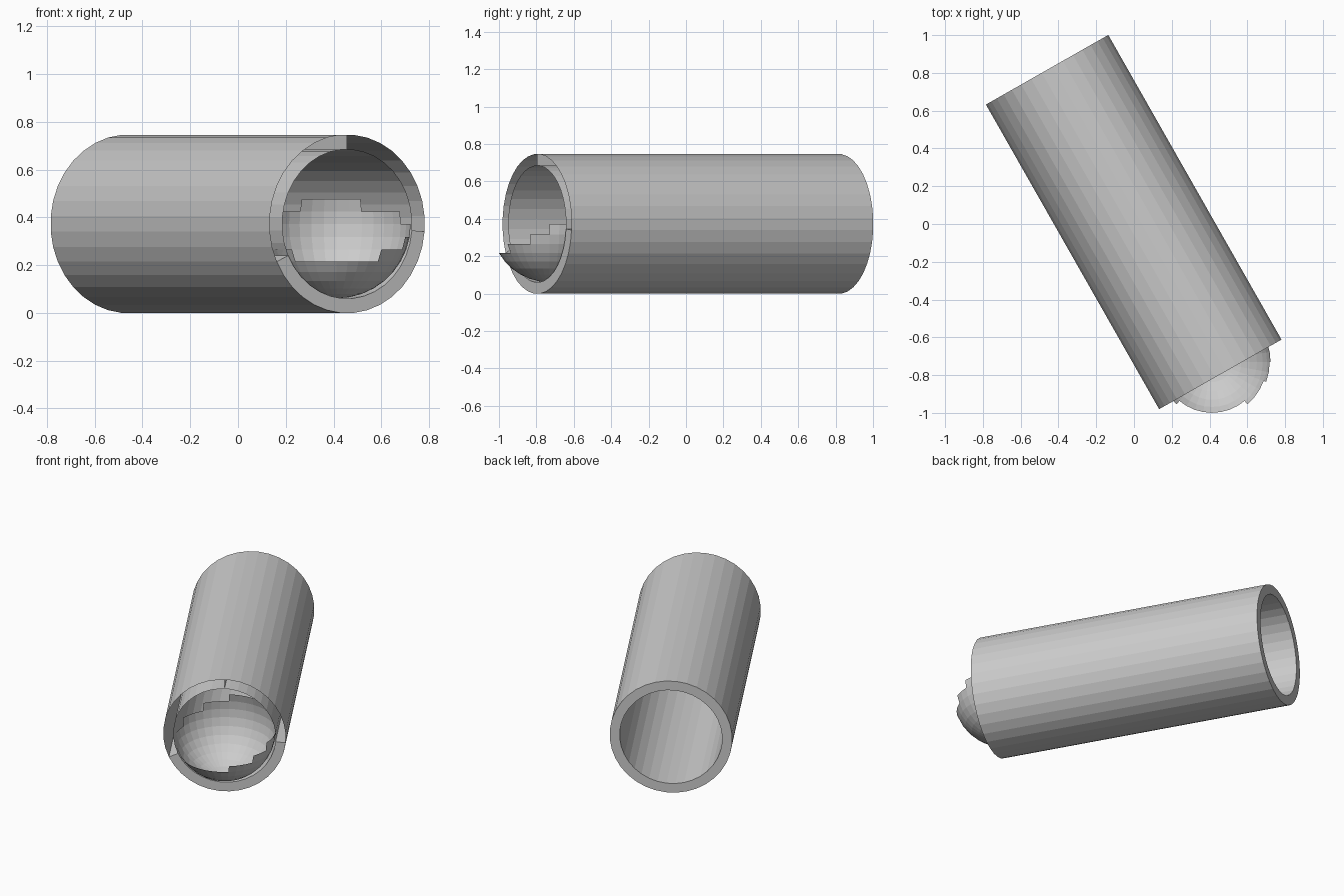
import bpy, bmesh, math
from mathutils import Vector

if "Cube" in bpy.data.objects:
    bpy.data.objects.remove(bpy.data.objects["Cube"])

FRONT = Vector((0.457, -0.796, 0.3725))
BACK = Vector((-0.460, 0.8165, 0.3725))
AXIS = (FRONT - BACK).normalized()
SIDE = Vector((-AXIS.y, AXIS.x, 0))      # points to +x when seen from the front
R_OUT, R_IN = 0.374, 0.313
N = 36


def make_object(name, bm, recalc=False):
    if recalc:
        bmesh.ops.recalc_face_normals(bm, faces=bm.faces)
    mesh = bpy.data.meshes.new(name)
    bm.to_mesh(mesh)
    bm.free()
    obj = bpy.data.objects.new(name, mesh)
    bpy.context.collection.objects.link(obj)
    return obj


def point(end, r, deg):
    a = math.radians(deg)
    return end + SIDE * (r * math.cos(a)) + Vector((0, 0, r * math.sin(a)))


# double-walled tube: closed back rim, front rim capped only along the bottom
bm = bmesh.new()
angles = [5 + 10 * i for i in range(N)]
loops = [[bm.verts.new(point(end, r, a)) for a in angles]
         for end, r in ((FRONT, R_IN), (BACK, R_IN), (BACK, R_OUT), (FRONT, R_OUT))]
for k in range(4):
    p, q = loops[k], loops[(k + 1) % 4]
    for i in range(N):
        if k == 3 and not 205 <= angles[i] < 355:
            continue
        j = (i + 1) % N
        bm.faces.new((p[i], p[j], q[j], q[i]))
make_object("tube", bm, True)

# thin webs joining the two walls
bm = bmesh.new()
for a in (90, 205, 355):
    c = math.cos(math.radians(5)) if a == 90 else 1
    bm.faces.new([bm.verts.new(point(e, r * c, a)) for e, r in
                  ((FRONT, R_IN), (FRONT, R_OUT), (BACK, R_OUT), (BACK, R_IN))])
make_object("wall_webs", bm)

# broken round shell: ball with a stepped, tilted rim
CENTER = Vector((0.413, -0.731, 0.371))
R = 0.31
# (azimuth from the front towards +x, rim latitude up to that azimuth)
STEPS = ((-150, 20), (-120, 10), (-90, 0), (-70, -10), (-40, -20), (40, -30),
         (70, -20), (90, -10), (120, 0), (160, 10), (180, 20))


def rim_latitude(az):
    return next(lat for limit, lat in STEPS if az < limit)


bm = bmesh.new()
bmesh.ops.create_uvsphere(bm, u_segments=36, v_segments=18, radius=R)
gone = []
for f in bm.faces:
    c = f.calc_center_median()
    lat = math.degrees(math.atan2(c.z, math.hypot(c.x, c.y)))
    az = math.degrees(math.atan2(c.x, -c.y))
    if lat > rim_latitude(az):
        gone.append(f)
bmesh.ops.delete(bm, geom=gone, context='FACES')
bmesh.ops.translate(bm, verts=bm.verts, vec=CENTER)
make_object("broken_shell", bm)
